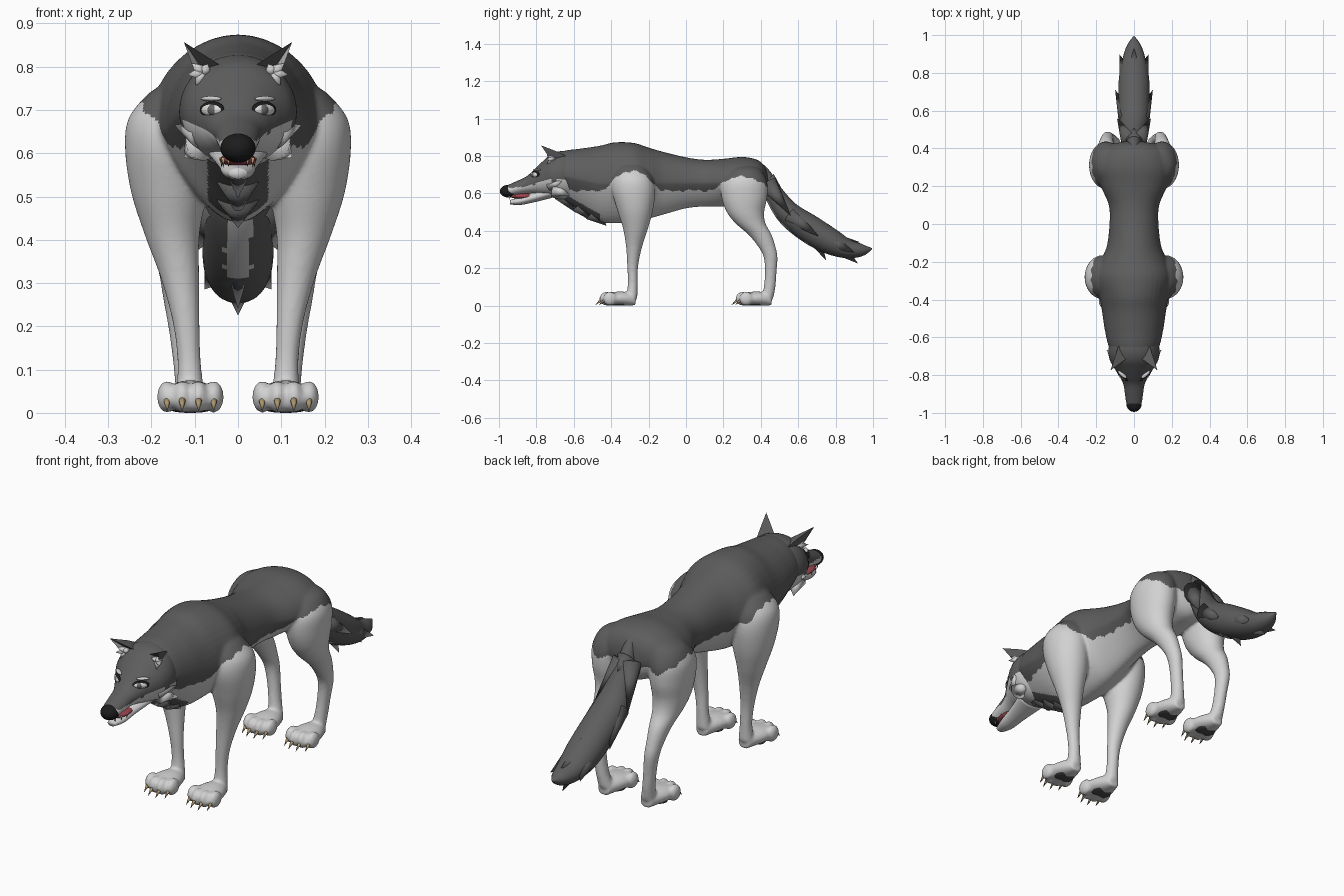
import bpy, bmesh, math
from mathutils import Vector, Matrix

cube = bpy.data.objects.get("Cube")
if cube:
    bpy.data.objects.remove(cube)


def material(name, r, g, b):
    m = bpy.data.materials.new(name)
    m.use_nodes = True
    m.diffuse_color = (r, g, b, 1)
    m.node_tree.nodes["Principled BSDF"].inputs["Base Color"].default_value = (r, g, b, 1)
    return m


DARK = material("dark_fur", .11, .11, .11)
LIGHT = material("light_fur", .64, .64, .64)
BLACK = material("black_skin", .012, .012, .012)
PAD = material("paw_pad", .07, .07, .07)
CLAW = material("claw_tan", .42, .31, .16)
RED = material("mouth_red", .35, .06, .08)
WHITE = material("eye_white", .75, .75, .72)
IRIS = material("iris_grey", .14, .14, .14)
FUR = [DARK, LIGHT]
X, Y, Z = Vector((1, 0, 0)), Vector((0, 1, 0)), Vector((0, 0, 1))


def paint(me, mats, rule):
    me.materials.clear()
    for m in mats:
        me.materials.append(m)
    for p in me.polygons:
        p.use_smooth = True
        p.material_index = rule(p.center)


def finish(name, bm, mats, rule=lambda c: 0):
    bmesh.ops.recalc_face_normals(bm, faces=bm.faces)
    me = bpy.data.meshes.new(name)
    bm.to_mesh(me)
    bm.free()
    paint(me, mats, rule)
    ob = bpy.data.objects.new(name, me)
    bpy.context.collection.objects.link(ob)
    return ob


def resample(stations, n):
    # smooth curve through every station
    pts = [stations[0]] + list(stations) + [stations[-1]]
    out = []
    for a, b, c, d in zip(pts, pts[1:], pts[2:], pts[3:]):
        for k in range(n):
            t = k / n
            out.append([.5 * (2*q + (r-p)*t + (2*p-5*q+4*r-s)*t*t + (3*q-p-3*r+s)*t**3)
                        for p, q, r, s in zip(a, b, c, d)])
    return out + [list(stations[-1])]


def loft(bm, stations, up=None, keel=0, n=8, segs=40):
    # stations: centre x, y, z, then half width along x and half depth along up
    rows = resample(stations, n)
    rings = []
    for i, row in enumerate(rows):
        c = Vector(row[:3])
        ahead = Vector(rows[min(i+1, len(rows)-1)][:3]) - Vector(rows[max(i-1, 0)][:3])
        v = up or X.cross(ahead).normalized()
        rx, rv = max(row[3], .002), max(row[4], .002)
        ring = []
        for k in range(segs):
            s, co = math.sin(2*math.pi*k/segs), math.cos(2*math.pi*k/segs)
            ring.append(bm.verts.new(c + X*rx*co*(1 + keel*min(s, 0)) + v*rv*s))
        rings.append(ring)
    for a, b in zip(rings, rings[1:]):
        for k in range(segs):
            j = (k+1) % segs
            bm.faces.new((a[k], a[j], b[j], b[k]))
    bm.faces.new(rings[0])
    bm.faces.new(rings[-1])
    return bm


def ball(bm, c, r, yaw=0):
    bmesh.ops.create_uvsphere(bm, u_segments=20, v_segments=12, radius=1, matrix=Matrix.Translation(c)
                              @ Matrix.Rotation(yaw, 4, 'Z') @ Matrix.Diagonal((*r, 1)))
    return bm


def spikes(name, items, mat):
    # pointed tufts, claws and teeth: base, tip, base radius
    bm = bmesh.new()
    for base, tip, r in items:
        a, b = Vector(base), Vector(tip)
        d = b - a
        turn = d.to_track_quat('Z', 'Y').to_matrix().to_4x4()
        bmesh.ops.create_cone(bm, cap_ends=True, segments=10, radius1=r, radius2=0,
                              depth=d.length, matrix=Matrix.Translation((a+b)/2) @ turn)
    return finish(name, bm, [mat])


def along(profile):
    # side profile (y, top, bottom, half width) to loft stations
    return [(0, y, (t+b)/2, w, (t-b)/2) for y, t, b, w in profile]


def jag(c):
    return .004*math.sin(c.y*110) + .003*math.sin(c.y*47 + c.x*60)


# Body and neck
coat = loft(bmesh.new(), along([
    (-.74, .78, .60, .08), (-.66, .825, .56, .13), (-.56, .84, .505, .155),
    (-.46, .855, .45, .17), (-.38, .873, .44, .185), (-.28, .87, .45, .205), (-.2, .845, .465, .18),
    (-.12, .822, .487, .145), (0, .793, .52, .13), (.1, .78, .53, .134),
    (.2, .785, .53, .175), (.3, .795, .54, .198), (.38, .78, .55, .178),
    (.42, .745, .58, .12), (.44, .69, .63, .03)]), Z, keel=.4)

# Legs and paws, joined into the same coat
front = [(.145, -.29, .755, .035, .04), (.15, -.29, .735, .06, .075), (.16, -.285, .68, .093, .108),
         (.165, -.28, .61, .096, .115), (.16, -.272, .51, .087, .095), (.152, -.27, .41, .063, .066),
         (.134, -.278, .31, .044, .042), (.12, -.285, .21, .031, .029),
         (.113, -.285, .12, .027, .026), (.11, -.29, .04, .033, .03)]
hind = [(.12, .32, .745, .04, .05), (.13, .32, .72, .075, .085), (.145, .312, .66, .09, .122),
        (.15, .312, .58, .086, .122), (.15, .318, .50, .076, .1), (.15, .345, .44, .062, .08),
        (.148, .395, .38, .047, .062), (.145, .43, .32, .037, .047), (.14, .452, .26, .032, .037),
        (.13, .453, .18, .028, .031), (.12, .447, .1, .028, .031), (.11, .435, .04, .034, .032)]
for s, side in ((1, "left"), (-1, "right")):
    for leg, rows, fy in (("front", front, -.29), ("hind", hind, .438)):
        fx = s*.11
        loft(coat, [(s*r[0], *r[1:]) for r in rows], Y)
        loft(coat, [(fx, fy+dy, z, w, h) for dy, z, w, h in (
            (.02, .022, .026, .02), (0, .034, .038, .033), (-.05, .038, .058, .037),
            (-.1, .037, .068, .036), (-.14, .034, .06, .031), (-.158, .032, .045, .02))], Z, n=4)
        toes = [(fx + x, fy + y) for x, y in ((-.054, -.116), (-.019, -.135), (.019, -.135), (.054, -.116))]
        for x, y in toes:
            ball(coat, (x, y, .037), (.023, .038, .037))
        name = side + "_" + leg
        spikes(name + "_claws", [((x, y-.024, .034), (x, y-.06, .003), .01) for x, y in toes], CLAW)
        finish(name + "_pad", ball(bmesh.new(), (fx, fy-.07, .007), (.046, .04, .007)), [PAD])


def coat_rule(c):
    # dark back arching over each shoulder and thigh, dark bib on the chest
    edge = max(.615, .72 - 5*(c.y + .29)**2, .69 - 3*(c.y - .3)**2) + jag(c)
    bib = c.y < -.46 and abs(c.x) < .07 and c.z > .3
    return 0 if bib or c.z > edge else 1


body = finish("body", coat, FUR)
fuse = body.modifiers.new("fuse", 'REMESH')
fuse.mode = 'VOXEL'
fuse.voxel_size = .007
soften = body.modifiers.new("soften", 'SMOOTH')
soften.iterations = 4
joined = bpy.data.meshes.new_from_object(body.evaluated_get(bpy.context.evaluated_depsgraph_get()))
body.modifiers.clear()
body.data = joined
paint(joined, FUR, coat_rule)


# Head and muzzle
def head_rule(c):
    cheek = min(.668, .628 + .7*max(0, abs(c.x) - .04))
    return 1 if c.z < cheek + jag(c)*.5 else 0


finish("head", loft(bmesh.new(), along([
    (-.58, .82, .57, .11), (-.66, .827, .565, .135), (-.72, .81, .58, .128),
    (-.77, .768, .59, .1), (-.81, .73, .598, .075), (-.85, .693, .6, .056),
    (-.90, .668, .594, .048), (-.95, .646, .586, .04), (-.975, .635, .592, .025)]), Z), FUR, head_rule)
finish("lower_jaw", loft(bmesh.new(), [
    (0, -.72, .605, .07, .03), (0, -.82, .578, .047, .027),
    (0, -.89, .559, .037, .021), (0, -.94, .553, .02, .012)], Z), [LIGHT])
finish("mouth_lining", ball(bmesh.new(), (0, -.87, .585), (.043, .074, .015)), [RED])
finish("nose", ball(bmesh.new(), (0, -.95, .612), (.041, .045, .034)), [BLACK])
spikes("teeth", [((s*x, y, .59), (s*x, y, .567), .005)
                 for s in (-1, 1) for x, y in ((.022, -.945), (.034, -.915), (.038, -.88))], CLAW)

for s, side in ((1, "left"), (-1, "right")):
    # Eyes, turned to follow the face
    for part, mat, c, r in (("eye_rim", BLACK, (.06, -.808, .701), (.036, .01, .019)),
                            ("eye", WHITE, (.06, -.810, .70), (.031, .012, .015)),
                            ("iris", IRIS, (.057, -.814, .70), (.016, .013, .014)),
                            ("brow", LIGHT, (.062, -.797, .726), (.03, .01, .006))):
        finish(side + "_" + part, ball(bmesh.new(), (s*c[0], c[1], c[2]), r, s*.7), [mat])

    # Ears, with a hollow front and pale tufts
    bm = bmesh.new()
    inner, outer, back, tip, hollow, ridge = [bm.verts.new((s*x, y, z)) for x, y, z in (
        (.035, -.71, .80), (.09, -.71, .76), (.075, -.62, .79), (.125, -.775, .857),
        (.08, -.70, .79), (.095, -.685, .822))]
    for f in ((inner, hollow, tip), (hollow, outer, tip), (inner, tip, ridge), (inner, ridge, back),
              (outer, back, ridge), (outer, ridge, tip), (inner, back, outer, hollow)):
        bm.faces.new(f)
    ear = finish(side + "_ear", bm, FUR)
    for p in ear.data.polygons:
        p.use_smooth = False
        p.material_index = int(p.index == 1)
    spikes(side + "_ear_tuft", [((s*.08, -.71, .785), (s*x, -.745, z), .02)
                                for x, z in ((.07, .806), (.107, .808), (.116, .782), (.098, .757))], LIGHT)

    # Cheek ruff
    spikes(side + "_cheek_ruff", [((s*.085, -.72, .645), (s*.147, -.665, .665), .035),
                                  ((s*.085, -.70, .62), (s*.125, -.62, .59), .04)], LIGHT)

# Pointed fur down the middle of the chest
spikes("chest_ruff", [((0, -.66, .60), (0, -.59, .497), .05), ((0, -.57, .54), (0, -.51, .455), .05),
                      ((0, -.50, .50), (0, -.425, .427), .05)], DARK)


# Tail, pale underneath near the body, with shaggy layers
def tail_rule(c):
    under = c.z < 1.0 - c.y and .3 < c.z < .56 and c.y < .68
    return 1 if under and abs(c.x) < .028 + jag(c) else 0


finish("tail", loft(bmesh.new(), [
    (0, .39, .75, .02, .02), (0, .42, .70, .032, .035), (0, .475, .59, .052, .052),
    (0, .55, .49, .076, .066), (0, .66, .41, .082, .076), (0, .77, .345, .08, .07),
    (0, .86, .305, .064, .052), (0, .94, .297, .04, .033), (0, .995, .305, .003, .003)]),
    FUR, tail_rule)
spikes("tail_side_layers", [((s*x, y, z), tip, .05) for s in (-1, 1) for x, y, z, tip in (
    (.02, .44, .65, (s*.09, .56, .48)), (.035, .56, .48, (s*.1, .71, .37)),
    (.03, .76, .35, (s*.078, .90, .285)))], DARK)
spikes("tail_ridge_layers", [((0, *base), (0, *tip), .045) for base, tip in (
    ((.44, .67), (.525, .6)), ((.53, .53), (.65, .49)), ((.64, .43), (.785, .42)),
    ((.80, .34), (.93, .34)), ((.67, .39), (.75, .24)), ((.80, .32), (.92, .225)))], DARK)
